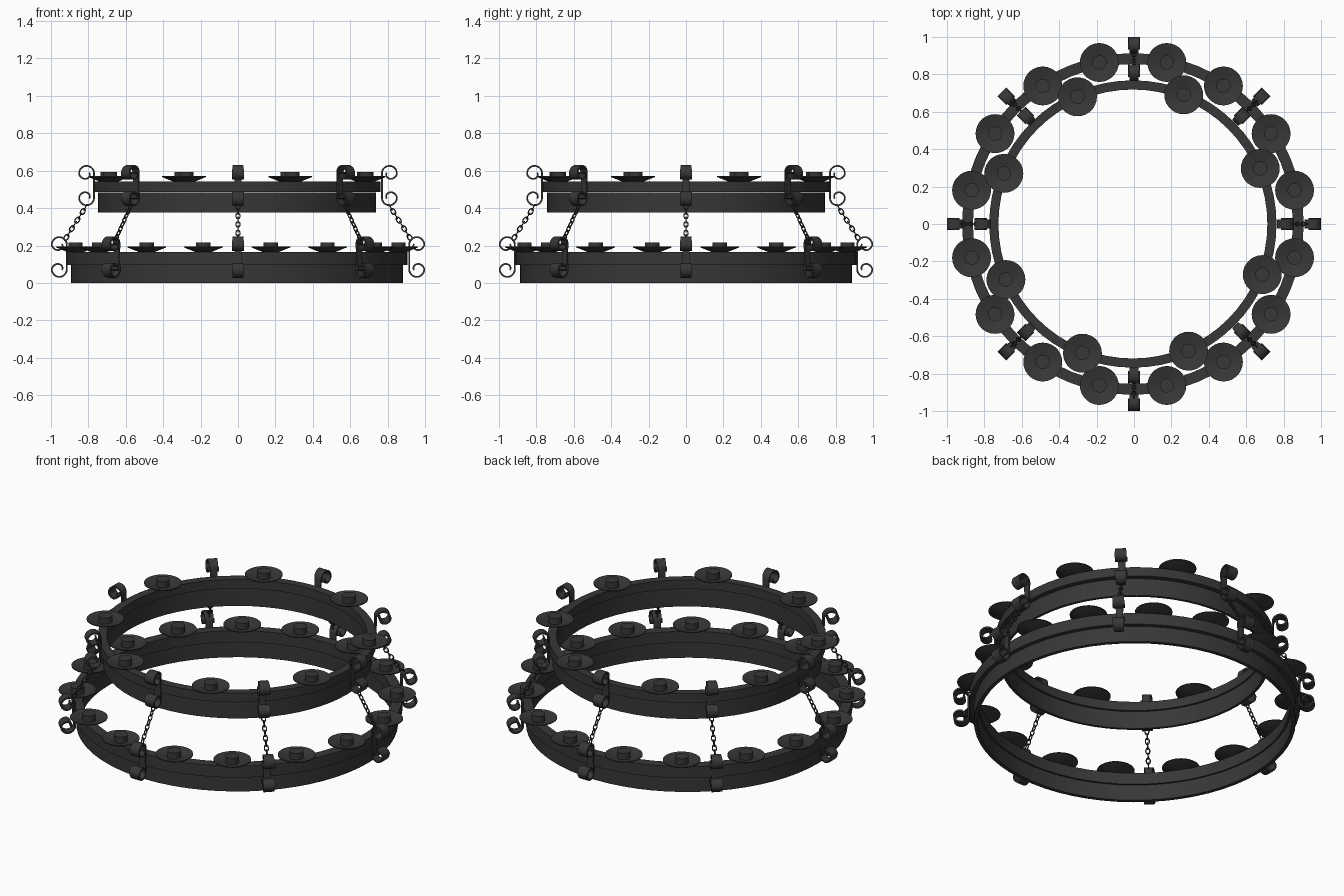
import bpy, bmesh
from math import sin, cos, pi, radians, atan2
from mathutils import Matrix, Vector

old = bpy.data.objects.get("Cube")
if old:
    bpy.data.objects.remove(old, do_unlink=True)

# Dark iron material used on every part
iron = bpy.data.materials.new("dark_iron")
iron.use_nodes = True
IRON = (0.038, 0.038, 0.038, 1)
iron.diffuse_color = IRON
bsdf = iron.node_tree.nodes["Principled BSDF"]
bsdf.inputs["Base Color"].default_value = IRON
bsdf.inputs["Roughness"].default_value = 0.7


def finish(bm, name):
    bmesh.ops.remove_doubles(bm, verts=bm.verts, dist=1e-5)
    bmesh.ops.recalc_face_normals(bm, faces=bm.faces)
    mesh = bpy.data.meshes.new(name)
    bm.to_mesh(mesh)
    bm.free()
    mesh.materials.append(iron)
    obj = bpy.data.objects.new(name, mesh)
    bpy.context.collection.objects.link(obj)
    bpy.ops.object.select_all(action='DESELECT')
    obj.select_set(True)
    bpy.context.view_layer.objects.active = obj
    bpy.ops.object.shade_smooth_by_angle(angle=radians(35))


def skin(bm, loops, wrap, caps=False):
    """Bridge a list of closed vertex loops."""
    rows = [[bm.verts.new(p) for p in loop] for loop in loops]
    pairs = list(zip(rows, rows[1:])) + ([(rows[-1], rows[0])] if wrap else [])
    n = len(rows[0])
    for a, b in pairs:
        for i in range(n):
            j = (i + 1) % n
            bm.faces.new((a[i], a[j], b[j], b[i]))
    if caps:
        bm.faces.new(rows[0])
        bm.faces.new(rows[-1])


def lathe(bm, profile, segs, wrap, centre=(0, 0, 0)):
    c = Vector(centre)
    loops = [[c + Vector((r * cos(2 * pi * i / segs), r * sin(2 * pi * i / segs), z))
              for i in range(segs)] for r, z in profile]
    skin(bm, loops, wrap)


def band(name, r0, r1, z0, z1):
    bm = bmesh.new()
    lathe(bm, [(r0, z0), (r1, z0), (r1, z1), (r0, z1)], 64, True, (-0.006, 0, 0))
    finish(bm, name)


def candle_plates(name, angles, radius, z):
    """Shallow dishes, each with a short candle cup."""
    dish = [(0, 0), (0.045, 0), (0.104, 0.024), (0.104, 0.029), (0.038, 0.012)]
    cup = [(0.038, 0.012), (0.038, 0.05), (0, 0.05)]
    bm = bmesh.new()
    for a in angles:
        t = radians(a)
        at = (radius * cos(t) - 0.005, radius * sin(t), z)
        lathe(bm, dish + cup[1:], 28, False, at)
    # Centre poles collapse into single points
    bmesh.ops.remove_doubles(bm, verts=bm.verts, dist=1e-5)
    finish(bm, name)


def scrolls(name, radius, low, high):
    """Eight C-shaped straps with curled, widening ends."""
    R, steps, thick = 0.0445, 22, 0.009
    curl = []
    for k in range(steps + 1):
        t = k / steps
        a = pi - 2.1 * pi * t
        r = R if t < 0.5 else R - 0.052 * (t - 0.5)
        curl.append((R + r * cos(a), r * sin(a), 0.044 + 0.022 * min(1, 2 * t)))
    path = [(u, low - z, w) for u, z, w in reversed(curl)]
    path += [(0, (low + high) / 2, 0.036)]
    path += [(u, high + z, w) for u, z, w in curl]
    bm = bmesh.new()
    for k in range(8):
        turn = Matrix.Rotation(k * pi / 4, 3, 'Z')
        loops = []
        for i, (u, z, w) in enumerate(path):
            p, q = path[max(i - 1, 0)], path[min(i + 1, len(path) - 1)]
            d = Vector((q[0] - p[0], q[1] - p[1])).normalized()
            nu, nz = d.y * thick, -d.x * thick   # toward the inside of the curl
            h = w / 2
            loops.append([turn @ Vector(v) for v in (
                (radius + u, -h, z), (radius + u, h, z),
                (radius + u + nu, h, z + nz), (radius + u + nu, -h, z + nz))])
        skin(bm, loops, False, True)
    finish(bm, name)


def chains(name, start, end, count):
    """Eight slanted chains of alternating oval links."""
    a, b = Vector((start[0], 0, start[1])), Vector((end[0], 0, end[1]))
    step = (b - a) / count
    tilt = Matrix.Rotation(atan2(-step.z, step.x), 4, 'Y')
    half, wide, wire = step.length * 0.66, 0.011, 0.0035
    bm = bmesh.new()
    for k in range(8):
        spin = Matrix.Rotation(k * pi / 4, 4, 'Z')
        for n in range(count):
            m = (spin @ Matrix.Translation(a + step * (n + 0.5)) @ tilt
                 @ Matrix.Rotation(pi / 2 * (n % 2), 4, 'X'))
            loops = []
            for i in range(14):
                t = 2 * pi * i / 14
                loop = []
                for j in range(6):
                    s = 2 * pi * j / 6
                    o = wire * cos(s)
                    loop.append(m @ Vector(((half + o) * cos(t), (wide + o) * sin(t),
                                            wire * sin(s))))
                loops.append(loop)
            skin(bm, loops, True)
    finish(bm, name)


# Lower tier
band("lower_ring_band", 0.866, 0.888, 0, 0.096)
band("lower_ring_rim", 0.855, 0.913, 0.096, 0.166)
candle_plates("lower_candle_plates",
              [45 * k + s for k in range(8) for s in (-11.8, 11.8)], 0.882, 0.166)
scrolls("lower_scrolls", 0.911, 0.072, 0.205)

# Upper tier
band("upper_ring_band", 0.727, 0.743, 0.377, 0.484)
band("upper_ring_rim", 0.719, 0.768, 0.487, 0.542)
candle_plates("upper_candle_plates",
              [45 * k + 23.6 for k in range(8)], 0.742, 0.542)
scrolls("upper_scrolls", 0.765, 0.455, 0.586)

# Chains between the tiers
chains("hanging_chains", (0.808, 0.416), (0.925, 0.232), 8)
